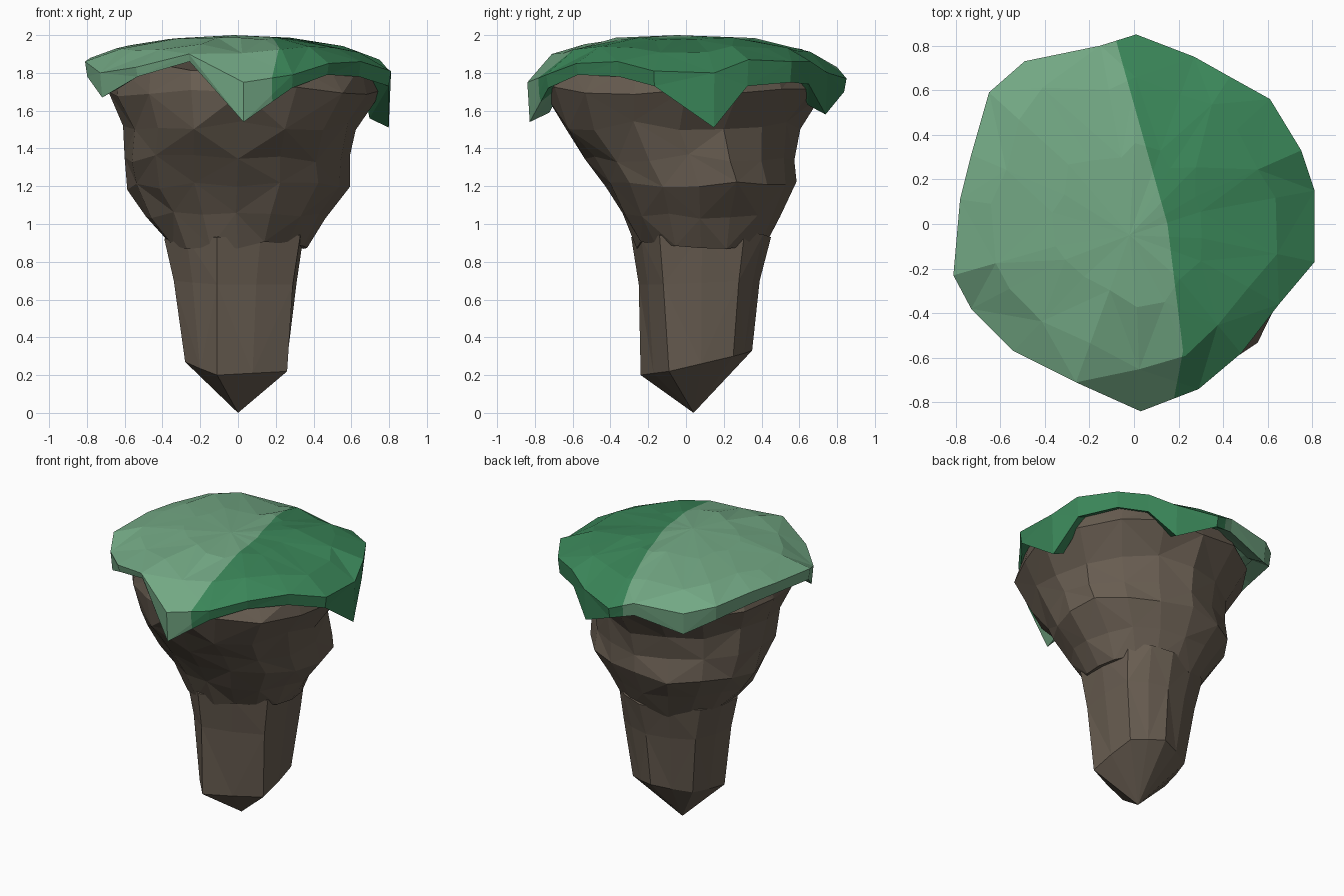
import bpy, bmesh, math, random
from mathutils import Vector

if "Cube" in bpy.data.objects:
    bpy.data.objects.remove(bpy.data.objects["Cube"])

random.seed(7)


def material(name, rgb):
    m = bpy.data.materials.new(name)
    m.diffuse_color = (*rgb, 1)
    m.use_nodes = True
    m.node_tree.nodes["Principled BSDF"].inputs["Base Color"].default_value = m.diffuse_color
    return m


ROCK = material("brown rock", (0.138, 0.109, 0.082))
LIGHT = material("light grass", (0.17, 0.39, 0.23))
DARK = material("dark grass", (0.042, 0.235, 0.098))


def jit(a):
    return random.uniform(-a, a)


def loft(bm, rings, start=None, end=None):
    """Join rings of points with triangles; optional closing tips."""
    vr = [[bm.verts.new(p) for p in r] for r in rings]
    n = len(vr[0])
    for k, (a, b) in enumerate(zip(vr, vr[1:])):
        for i in range(n):
            j = (i + 1) % n
            if (i + k) % 2:
                bm.faces.new((a[i], a[j], b[j]))
                bm.faces.new((a[i], b[j], b[i]))
            else:
                bm.faces.new((a[i], a[j], b[i]))
                bm.faces.new((a[j], b[j], b[i]))
    for ring, tip in ((vr[0], start), (vr[-1], end)):
        if tip:
            t = bm.verts.new(tip)
            for i in range(n):
                bm.faces.new((ring[i], ring[(i + 1) % n], t))


def finish(bm, name, mats):
    bmesh.ops.recalc_face_normals(bm, faces=bm.faces)
    me = bpy.data.meshes.new(name)
    bm.to_mesh(me)
    bm.free()
    for m in mats:
        me.materials.append(m)
    ob = bpy.data.objects.new(name, me)
    bpy.context.collection.objects.link(ob)
    return ob


# Lower rock spike: six-sided column with a pointed foot
foot = [(-0.11, -0.24, 0.20), (0.26, -0.09, 0.22), (0.24, 0.25, 0.30),
        (0.03, 0.35, 0.33), (-0.22, 0.24, 0.30), (-0.28, -0.03, 0.27)]
middle = [(-0.11, -0.25, 0.68), (0.29, -0.12, 0.68), (0.29, 0.28, 0.70),
          (0.04, 0.39, 0.70), (-0.27, 0.28, 0.70), (-0.34, -0.02, 0.70)]
neck = [(-0.11, -0.29, 0.93), (0.33, -0.14, 0.94), (0.31, 0.31, 0.96),
        (0.05, 0.45, 0.93), (-0.32, 0.30, 0.93), (-0.39, -0.02, 0.92)]


def subdivide(ring, bulge):
    """Add a slightly bulged point between neighbours."""
    out = []
    for a, b in zip(ring, ring[1:] + ring[:1]):
        m = (Vector(a) + Vector(b)) / 2
        c = Vector((0, 0.06, m.z))
        out += [Vector(a), c + (m - c) * bulge]
    return out


bm = bmesh.new()
loft(bm, [subdivide(foot, 1.03), subdivide(middle, 1.07), subdivide(neck, 1.09)],
     start=(0, 0.04, 0), end=(0, 0.06, 1.0))
finish(bm, "lower_rock", [ROCK])

# Upper rock: flaring, faceted; rows are z, x min, x max, y min, y max
flare = [(0.89, -0.37, 0.37, -0.27, 0.43), (1.05, -0.48, 0.46, -0.35, 0.50),
         (1.20, -0.60, 0.59, -0.44, 0.58), (1.35, -0.60, 0.60, -0.54, 0.57),
         (1.52, -0.61, 0.63, -0.67, 0.60), (1.70, -0.70, 0.75, -0.73, 0.73),
         (1.83, -0.66, 0.68, -0.66, 0.66)]
N = 16
rings = []
for z, x0, x1, y0, y1 in flare:
    ring = []
    for i in range(N):
        t = 2 * math.pi * i / N
        s = 1 + jit(0.035)
        ring.append(((x0 + x1) / 2 + (x1 - x0) / 2 * math.cos(t) * s,
                     (y0 + y1) / 2 + (y1 - y0) / 2 * math.sin(t) * s,
                     z + jit(0.025)))
    rings.append(ring)
bm = bmesh.new()
loft(bm, rings, start=(0, 0.08, 0.93), end=(0, 0, 1.88))
finish(bm, "upper_rock", [ROCK])

# Grass cap: rim points as x, y, rim height, height of the hanging edge
rim = [(0.01, 0.85, 1.77, 1.70), (-0.15, 0.80, 1.83, 1.74),
       (-0.49, 0.73, 1.82, 1.67), (-0.65, 0.59, 1.86, 1.76),
       (-0.73, 0.31, 1.88, 1.79), (-0.78, 0.11, 1.88, 1.80),
       (-0.81, -0.23, 1.86, 1.78), (-0.73, -0.38, 1.80, 1.67),
       (-0.54, -0.57, 1.83, 1.78), (-0.26, -0.71, 1.90, 1.86),
       (0.03, -0.84, 1.75, 1.54), (0.29, -0.74, 1.79, 1.72),
       (0.48, -0.58, 1.85, 1.79), (0.65, -0.36, 1.86, 1.78),
       (0.81, -0.17, 1.81, 1.73), (0.81, 0.15, 1.80, 1.51),
       (0.75, 0.33, 1.87, 1.73), (0.61, 0.56, 1.86, 1.75),
       (0.43, 0.66, 1.86, 1.74), (0.27, 0.75, 1.80, 1.58)]
under = [(x * .86, y * .86, b + 0.05) for x, y, a, b in rim]
hem = [(x * .985, y * .985, b) for x, y, a, b in rim]
edge = [(x, y, a) for x, y, a, b in rim]
shoulder = []
for x, y, a, b in rim:
    s = 0.79 + jit(0.05)
    shoulder.append((x * s, y * s, 1.93 + 0.25 * (a - 1.85) + jit(0.012)))
crown = []
for x, y, a, b in rim:
    s = 0.42 + jit(0.06)
    crown.append((x * s, y * s, 1.98 + jit(0.008)))
bm = bmesh.new()
loft(bm, [under, hem, edge, shoulder, crown], end=(-0.02, -0.05, 2.0))

# Cut the bent seam between both greens, then colour by side
seam = [(0.15, -0.28), (0.15, -0.123), (0.328, 0.19)]
for c, k in seam:
    bmesh.ops.bisect_plane(bm, geom=bm.verts[:] + bm.edges[:] + bm.faces[:],
                           plane_co=(c, 0, 0), plane_no=(1, -k, 0))
for f in bm.faces:
    p = f.calc_center_median()
    f.material_index = int(p.x > min(c + k * p.y for c, k in seam))
finish(bm, "grass_cap", [LIGHT, DARK])
